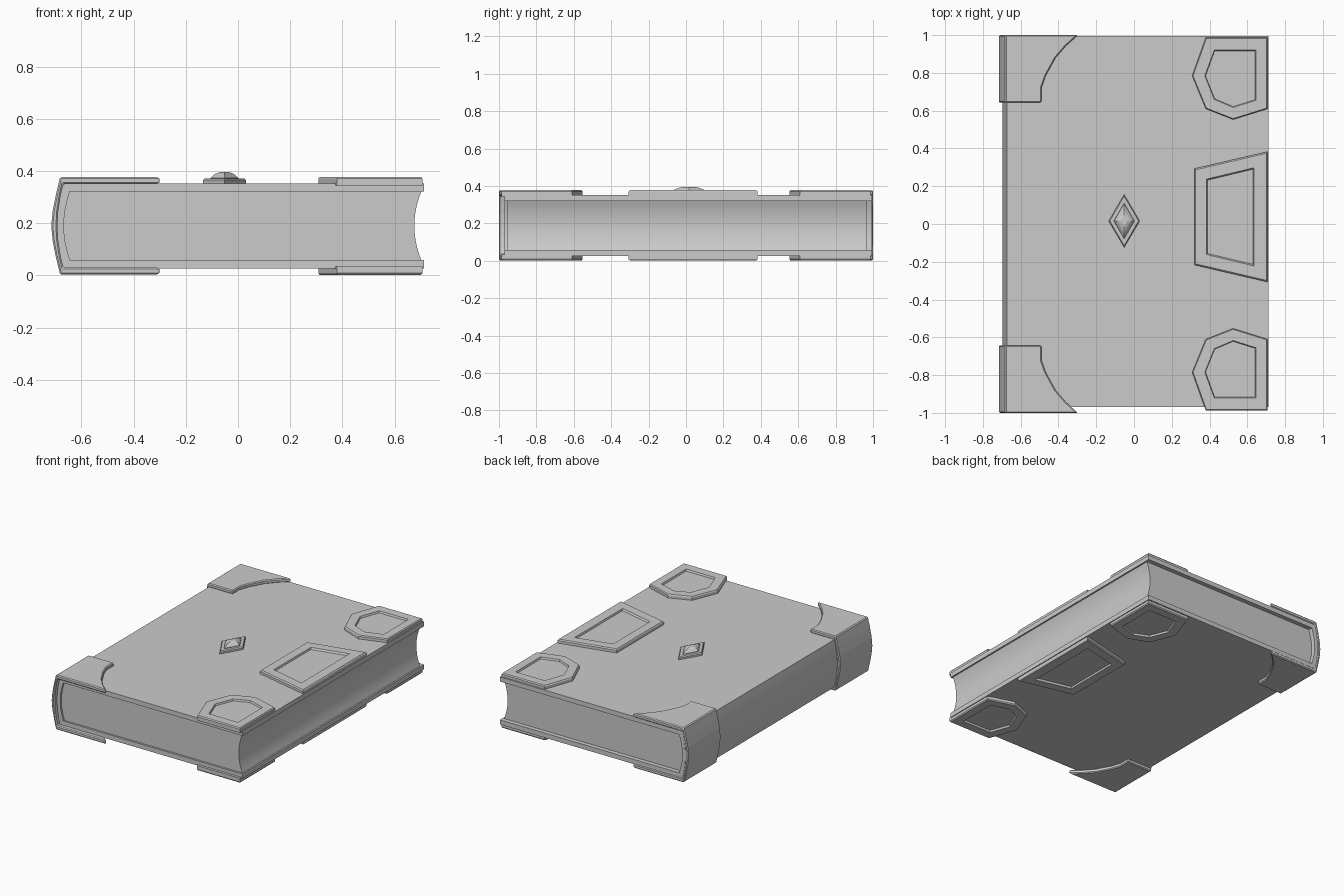
import bpy, bmesh

if "Cube" in bpy.data.objects:
    bpy.data.objects.remove(bpy.data.objects["Cube"])

MID = 0.19  # height of the book's horizontal symmetry plane


def loft(name, loops):
    """Skin a list of equal-length point loops and cap both ends."""
    bm = bmesh.new()
    rings = [[bm.verts.new(p) for p in loop] for loop in loops]
    n = len(rings[0])
    for a, b in zip(rings, rings[1:]):
        for i in range(n):
            j = (i + 1) % n
            bm.faces.new((a[i], a[j], b[j], b[i]))
    bm.faces.new(rings[0][::-1])
    bm.faces.new(rings[-1])
    bmesh.ops.recalc_face_normals(bm, faces=bm.faces)
    me = bpy.data.meshes.new(name)
    bm.to_mesh(me)
    bm.free()
    ob = bpy.data.objects.new(name, me)
    ob.location.z = MID
    bpy.context.collection.objects.link(ob)
    return ob


def extrude_y(name, profile, y0, y1):
    return loft(name, [[(x, y, z) for x, z in profile] for y in (y0, y1)])


def at(points, z):
    return [(x, y, z) for x, y in points]


def scaled(points, s):
    cx = sum(p[0] for p in points) / len(points)
    cy = sum(p[1] for p in points) / len(points)
    return [(cx + (x - cx) * s, cy + (y - cy) * s) for x, y in points]


def mirrored(ob, y, z):
    m = ob.modifiers.new("mirror", 'MIRROR')
    m.use_axis = (False, y, z)
    m.use_mirror_merge = False


def symmetric(half):
    """Complete an upper half profile that ends on z = 0."""
    return half + [(x, -z) for x, z in half[-2::-1]]


def smooth(ob):
    bpy.ops.object.select_all(action='DESELECT')
    ob.select_set(True)
    bpy.context.view_layer.objects.active = ob
    bpy.ops.object.shade_smooth_by_angle()


# Cover: one C-shaped section, boards plus rounded spine
outer = symmetric([(0.713, 0.163), (-0.673, 0.163), (-0.683, 0.115),
                   (-0.692, 0.058), (-0.695, 0)])
inner = symmetric([(0.713, 0.131), (-0.645, 0.131), (-0.655, 0.095),
                   (-0.665, 0.05), (-0.668, 0)])
cover = extrude_y("cover", outer + inner[::-1], -0.97, 0.995)
smooth(cover)

# Page block with a hollow fore edge and rounded back
fore = [(0.676 + 0.027 * (k / 6) ** 2, 0.132 * k / 6) for k in range(-6, 7)]
pages = extrude_y("pages", fore + inner[1:-1], -0.957, 0.965)
smooth(pages)

# Spine corner brackets: C section trimmed by a curved cutter
b_out = symmetric([(-0.295, 0.187), (-0.682, 0.187), (-0.698, 0.12),
                   (-0.71, 0.06), (-0.716, 0)])
b_in = symmetric([(-0.295, 0.16), (-0.67, 0.16), (-0.68, 0.115),
                  (-0.689, 0.058), (-0.692, 0)])
bracket = extrude_y("spine_bracket", b_out + b_in[::-1], 0.643, 1.0)
curve = [(-0.49, 0.5), (-0.49, 0.72), (-0.467, 0.785), (-0.415, 0.88),
         (-0.36, 0.943), (-0.297, 1.0), (-0.29, 1.1), (-0.1, 1.1), (-0.1, 0.5)]
cutter = loft("bracket_cutter", [at(curve, -0.4), at(curve, 0.4)])
cutter.hide_render = True
cut = bracket.modifiers.new("trim", 'BOOLEAN')
cut.operation = 'DIFFERENCE'
cut.solver = 'EXACT'
cut.object = cutter
bpy.context.view_layer.objects.active = bracket
bpy.ops.object.modifier_apply(modifier="trim")
bpy.data.objects.remove(cutter)
bev = bracket.modifiers.new("bevel", 'BEVEL')
bev.width = 0.006
bev.segments = 1
bev.limit_method = 'ANGLE'
mirrored(bracket, True, False)


# Framed plates with a sunken panel, on both boards
def plate(name, rim, panel, both_ends):
    ob = loft(name, [at(rim, 0.155), at(rim, 0.181), at(scaled(rim, 0.975), 0.188),
                     at(panel, 0.188), at(scaled(panel, 0.97), 0.176)])
    mirrored(ob, both_ends, True)


plate("corner_plate",
      [(0.707, 0.987), (0.38, 0.987), (0.308, 0.785), (0.38, 0.61),
       (0.525, 0.553), (0.707, 0.61)],
      [(0.645, 0.922), (0.425, 0.922), (0.375, 0.785), (0.425, 0.66),
       (0.525, 0.617), (0.645, 0.655)], True)
plate("clasp_plate",
      [(0.707, 0.383), (0.32, 0.293), (0.32, -0.217), (0.707, -0.307)],
      [(0.635, 0.298), (0.385, 0.238), (0.385, -0.162), (0.635, -0.222)], False)


# Diamond setting and faceted gem on the front board
def diamond(hx, hy):
    return [(-0.052 + hx, 0.016), (-0.052, 0.016 + hy),
            (-0.052 - hx, 0.016), (-0.052, 0.016 - hy)]


loft("gem_setting", [at(diamond(0.082, 0.14), 0.155), at(diamond(0.082, 0.14), 0.175),
                     at(diamond(0.076, 0.13), 0.182), at(diamond(0.055, 0.095), 0.182),
                     at(diamond(0.052, 0.09), 0.174)])
loft("gem", [at(diamond(0.053, 0.092), 0.168), at(diamond(0.053, 0.092), 0.184),
             at(diamond(0.036, 0.06), 0.199), at(diamond(0.018, 0.03), 0.206)])
